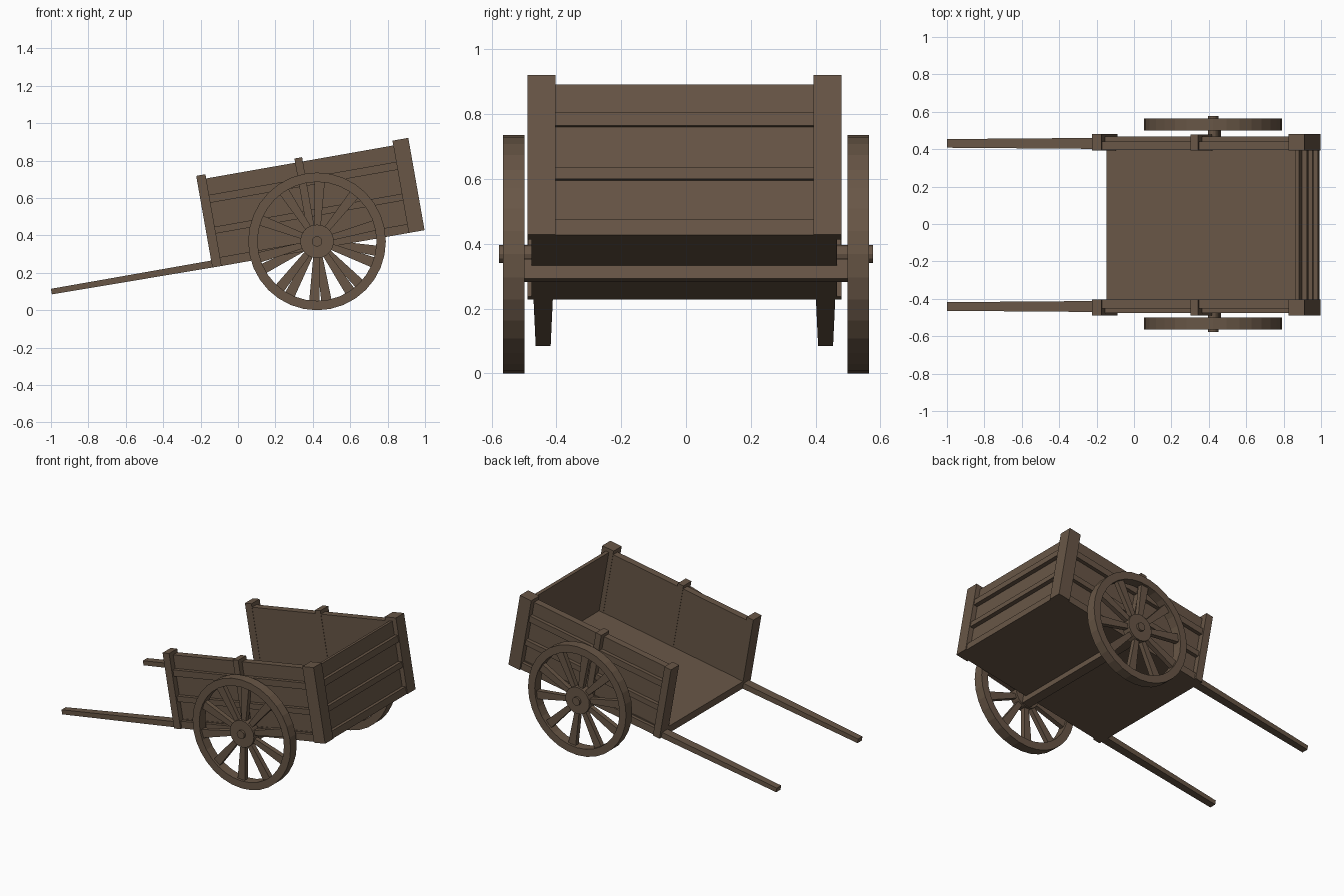
import bpy, bmesh, math
from mathutils import Matrix, Vector

if "Cube" in bpy.data.objects:
    bpy.data.objects.remove(bpy.data.objects["Cube"])

wood = bpy.data.materials.new("brown wood")
wood.diffuse_color = (0.138, 0.093, 0.061, 1)
wood.use_nodes = True
wood.node_tree.nodes["Principled BSDF"].inputs["Base Color"].default_value = wood.diffuse_color

# Cart body is built level, then tipped 10 degrees about its front bottom edge
TILT = Matrix.Translation((-0.137, -0.005, 0.228)) @ Matrix.Rotation(math.radians(-10), 4, 'Y')


def finish(name, bm, matrix=Matrix()):
    bmesh.ops.recalc_face_normals(bm, faces=bm.faces)
    me = bpy.data.meshes.new(name)
    bm.to_mesh(me)
    bm.free()
    me.materials.append(wood)
    ob = bpy.data.objects.new(name, me)
    ob.matrix_world = matrix
    bpy.context.collection.objects.link(ob)
    return ob


def add_box(bm, x0, x1, y0, y1, z0, z1):
    m = Matrix.Translation(((x0 + x1) / 2, (y0 + y1) / 2, (z0 + z1) / 2)) @ \
        Matrix.Diagonal((x1 - x0, y1 - y0, z1 - z0, 1))
    return bmesh.ops.create_cube(bm, size=1, matrix=m)['verts']


def box(name, *dims):
    bm = bmesh.new()
    add_box(bm, *dims)
    return finish(name, bm, TILT)


def side_box(name, s, x0, x1, y0, y1, z0, z1):
    a, b = sorted((s * y0, s * y1))
    return box(name, x0, x1, a, b, z0, z1)


RAILS = [(0.0, 0.048), (0.176, 0.213), (0.343, 0.386)]

# Floor, tailboard and axle beam
box("floor", 0.0, 1.12, -0.45, 0.45, 0.0, 0.055)
box("tailboard", 1.098, 1.12, -0.41, 0.41, 0.0, 0.477)
for z0, z1 in RAILS:
    box("tail_rail", 1.10, 1.146, -0.41, 0.41, z0, z1)
box("axle_beam", 0.545, 0.605, -0.5, 0.51, -0.041, 0.02)

for s, side in ((-1, "near"), (1, "far")):
    # Side wall with rails and posts
    side_box(side + "_side_panel", s, 0.02, 1.09, 0.40, 0.447, 0.0, 0.475)
    for z0, z1 in RAILS:
        side_box(side + "_side_rail", s, 0.03, 1.08, 0.42, 0.472, z0, z1)
    side_box(side + "_front_post", s, 0.0, 0.05, 0.398, 0.485, 0.0, 0.498)
    side_box(side + "_middle_post", s, 0.533, 0.575, 0.398, 0.483, 0.0, 0.498)
    side_box(side + "_back_post", s, 1.066, 1.152, 0.398, 0.485, 0.0, 0.501)

    # Tapered shaft
    bm = bmesh.new()
    for v in add_box(bm, -0.87, 0.03, -0.03, 0.03, 0.0, 0.038):
        if v.co.x < -0.5:
            v.co.y *= 0.77
            v.co.z = 0.008 if v.co.z < 0.02 else 0.038
        v.co.y += s * 0.436
    finish(side + "_shaft", bm, TILT)

    # Wheel, built in the xz plane around its centre
    at = Matrix.Translation((0.4225, s * 0.532, 0.368))
    lay = Matrix.Rotation(math.pi / 2, 4, 'X')
    n = 32
    bm = bmesh.new()
    rings = []
    for i in range(n):
        a = 2 * math.pi * i / n + math.pi / 2
        rings.append([bm.verts.new((r * math.cos(a), y, r * math.sin(a)))
                      for r, y in ((0.368, -0.033), (0.368, 0.033), (0.318, 0.033), (0.318, -0.033))])
    for i in range(n):
        p, q = rings[i], rings[(i + 1) % n]
        for k in range(4):
            j = (k + 1) % 4
            bm.faces.new((p[k], p[j], q[j], q[k]))
    finish(side + "_wheel_rim", bm, at)

    # Spokes widen towards the rim
    bm = bmesh.new()
    for i in range(10):
        verts = add_box(bm, 0.07, 0.325, -0.016, 0.016, -0.016, 0.016)
        for v in verts:
            if v.co.x > 0.2:
                v.co.z *= 1.75
        a = math.radians((87.5 if s < 0 else 99) + 36 * i)
        bmesh.ops.transform(bm, matrix=Matrix.Rotation(-a, 4, 'Y'), verts=verts)
    finish(side + "_spokes", bm, at)

    # Hub and axle end
    bm = bmesh.new()
    bmesh.ops.create_cone(bm, cap_ends=True, segments=20, radius1=0.09, radius2=0.09,
                          depth=0.06, matrix=lay)
    finish(side + "_hub", bm, at)
    bm = bmesh.new()
    bmesh.ops.create_cone(bm, cap_ends=True, segments=12, radius1=0.028, radius2=0.028,
                          depth=0.147, matrix=Matrix.Translation((0, -s * 0.0285, 0)) @ lay)
    finish(side + "_axle_end", bm, at)
